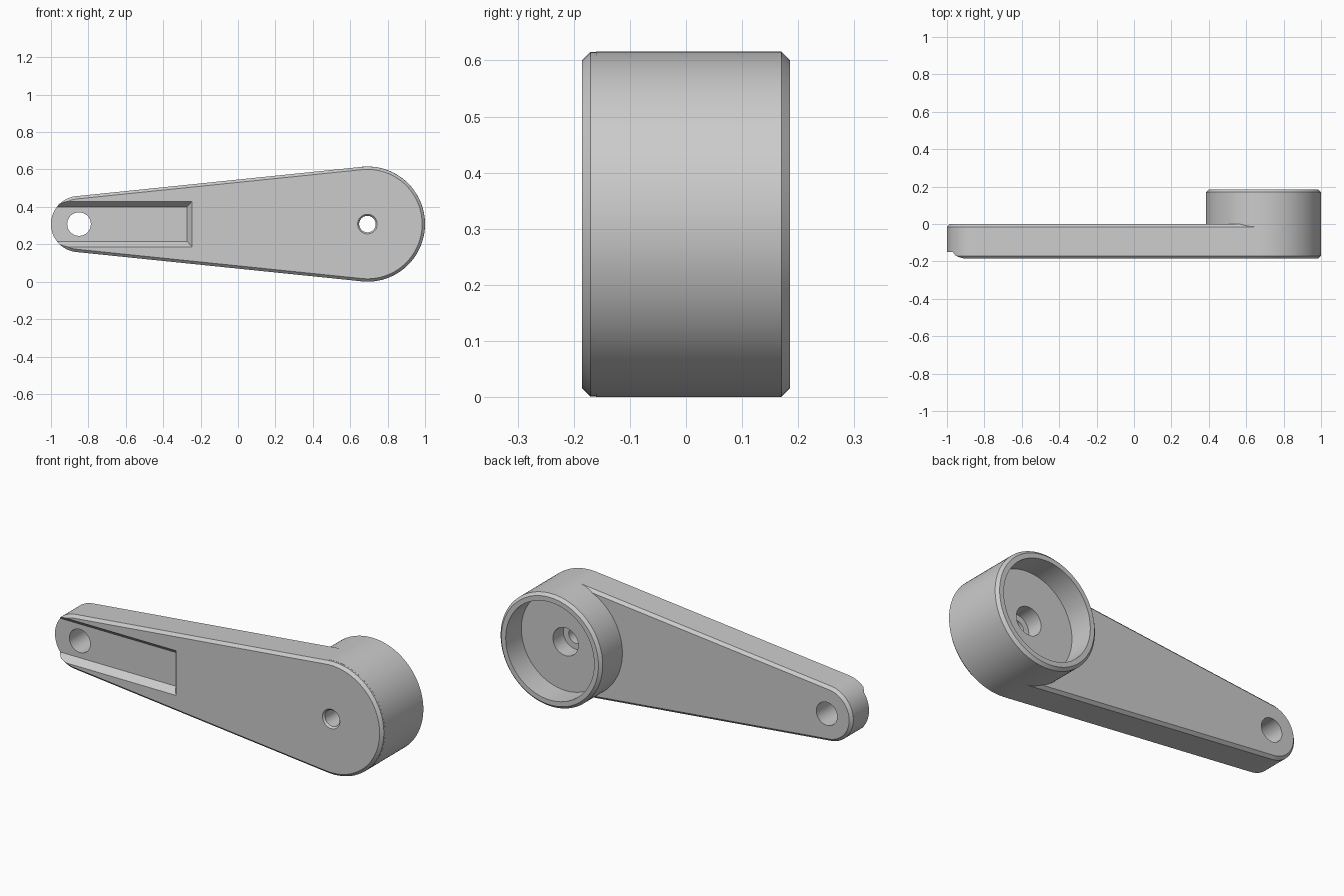
import bpy, bmesh, math

if "Cube" in bpy.data.objects:
    bpy.data.objects.remove(bpy.data.objects["Cube"])

BIG, SMALL, ZC = 0.692, -0.85, 0.308   # hub x, tip x, shared height
C = 0.015                              # edge chamfer


def ring(cx, r, y, n=96):
    return [(cx + r * math.cos(2 * math.pi * i / n), y,
             ZC + r * math.sin(2 * math.pi * i / n)) for i in range(n)]


def hull_ring(off, y, n=48):
    """Outline of a tapered arm: two arcs joined by tangent lines."""
    R, r = 0.3075 - off, 0.15 - off
    a = math.acos((R - r) / (BIG - SMALL))
    pts = []
    for cx, rad, a0, a1 in ((BIG, R, -math.pi + a, math.pi - a),
                            (SMALL, r, math.pi - a, math.pi + a)):
        for i in range(n + 1):
            t = a0 + (a1 - a0) * i / n
            pts.append((cx + rad * math.cos(t), y, ZC + rad * math.sin(t)))
    return pts


def loft(name, rings):
    """Skin a stack of equal-length rings and cap both ends."""
    bm = bmesh.new()
    loops = [[bm.verts.new(p) for p in rg] for rg in rings]
    n = len(loops[0])
    for a, b in zip(loops, loops[1:]):
        for i in range(n):
            j = (i + 1) % n
            bm.faces.new((a[i], a[j], b[j], b[i]))
    bm.faces.new(loops[0])
    bm.faces.new(loops[-1])
    bmesh.ops.recalc_face_normals(bm, faces=bm.faces)
    me = bpy.data.meshes.new(name)
    bm.to_mesh(me)
    bm.free()
    ob = bpy.data.objects.new(name, me)
    bpy.context.collection.objects.link(ob)
    return ob


def lathe(name, cx, profile):
    return loft(name, [ring(cx, r, y) for r, y in profile])


def combine(target, other, op):
    m = target.modifiers.new("bool", "BOOLEAN")
    m.operation, m.object, m.solver = op, other, "EXACT"
    bpy.context.view_layer.objects.active = target
    bpy.ops.object.modifier_apply(modifier=m.name)
    bpy.data.objects.remove(other)


# Tapered arm with chamfered edges
arm = loft("crank_arm", [hull_ring(C, -0.185), hull_ring(0, -0.185 + C),
                         hull_ring(0, -C), hull_ring(C, 0)])

# Round hub standing out at the back
hub = lathe("hub", BIG, [(0.308, -0.16), (0.308, 0.185 - C), (0.308 - C, 0.185)])
combine(arm, hub, "UNION")

# Hub pocket, counterbore and small countersunk hole
pocket = lathe("pocket_cutter", BIG, [
    (0.061, -0.195), (0.044, -0.175), (0.044, -0.04), (0.076, -0.04),
    (0.076, 0.05), (0.267, 0.05), (0.267, 0.25)])
combine(arm, pocket, "DIFFERENCE")

# Sloped-wall slot on the front, open at the tip
slot = loft("slot_cutter", [
    [(-1.1, y, ZC - h), (x, y, ZC - h), (x, y, ZC + h), (-1.1, y, ZC + h)]
    for y, x, h in ((-0.22, -0.22, 0.152), (-0.15, -0.272, 0.092))])
combine(arm, slot, "DIFFERENCE")

# Through hole at the tip
hole = lathe("tip_hole_cutter", SMALL, [(0.063, -0.3), (0.063, 0.1)])
combine(arm, hole, "DIFFERENCE")

# Single grey finish, crisp edges
grey = bpy.data.materials.new("plain grey")
grey.diffuse_color = (0.6, 0.6, 0.6, 1)
grey.use_nodes = True
grey.node_tree.nodes["Principled BSDF"].inputs["Base Color"].default_value = grey.diffuse_color
arm.data.materials.clear()
arm.data.materials.append(grey)
for p in arm.data.polygons:
    p.material_index = 0
bpy.ops.object.select_all(action="DESELECT")
arm.select_set(True)
bpy.context.view_layer.objects.active = arm
bpy.ops.object.shade_smooth_by_angle(angle=math.radians(30))
